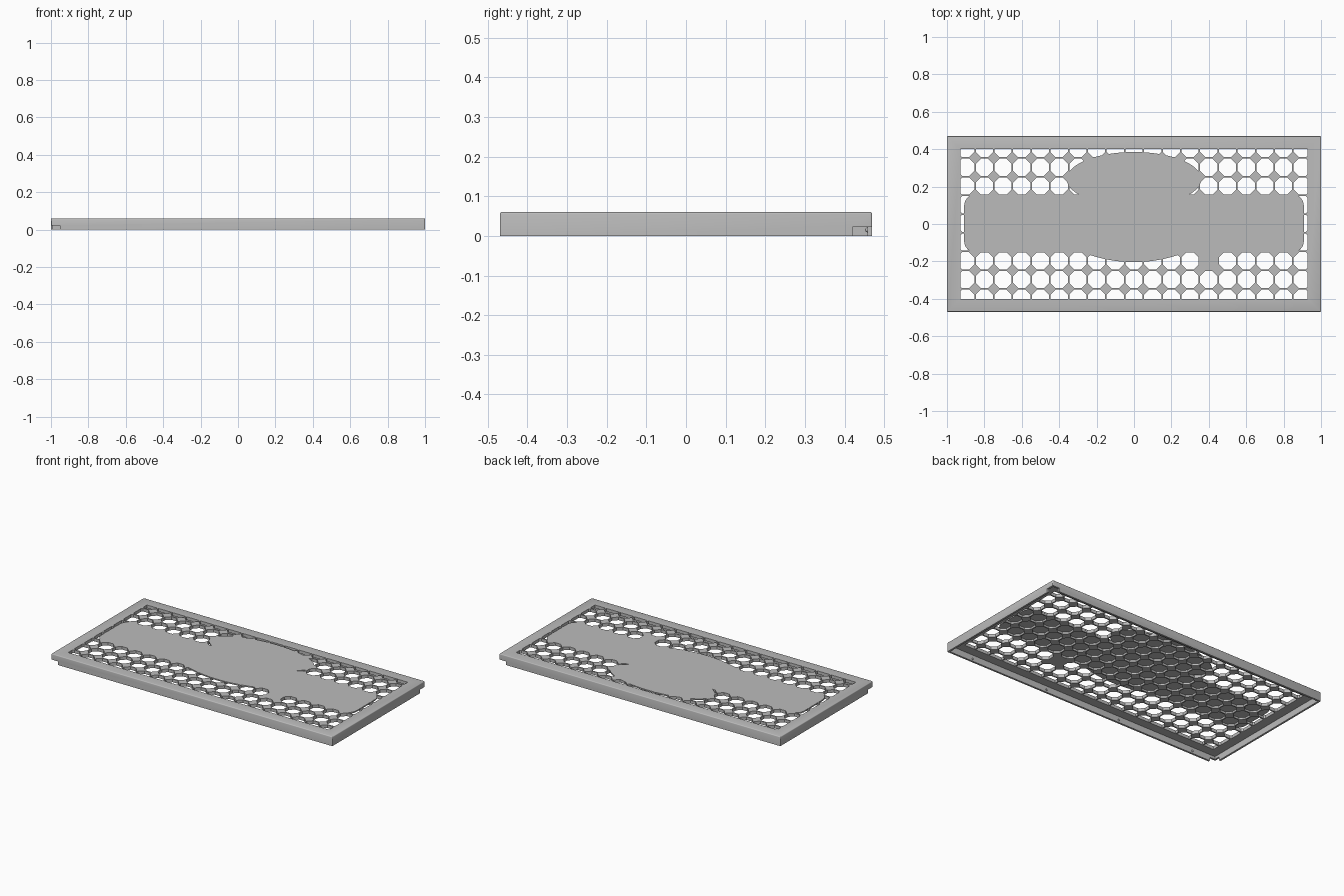
import bpy, bmesh, math
from mathutils import Vector

if "Cube" in bpy.data.objects:
    bpy.data.objects.remove(bpy.data.objects["Cube"], do_unlink=True)

L, W, H = 1.0, 0.47, 0.06      # half length, half width, height
WALL, PLATE, SKIN = 0.012, 0.02, 0.008
PITCH, FLAT = 0.1, 0.046       # hole spacing, half width across flats
GX, GY = 0.928, 0.4            # half size of the perforated field

grey = bpy.data.materials.new("light_grey")
grey.use_nodes = True
colour = (0.5, 0.5, 0.5, 1)
grey.diffuse_color = colour
grey.node_tree.nodes["Principled BSDF"].inputs["Base Color"].default_value = colour


def make(name, bm):
    bmesh.ops.recalc_face_normals(bm, faces=bm.faces)
    mesh = bpy.data.meshes.new(name)
    bm.to_mesh(mesh)
    bm.free()
    mesh.materials.append(grey)
    ob = bpy.data.objects.new(name, mesh)
    bpy.context.collection.objects.link(ob)
    return ob


def raise_faces(bm, height):
    geom = bmesh.ops.extrude_face_region(bm, geom=bm.faces[:])["geom"]
    verts = [g for g in geom if isinstance(g, bmesh.types.BMVert)]
    bmesh.ops.translate(bm, verts=verts, vec=(0, 0, height))


def prism(name, points, z0, z1):
    bm = bmesh.new()
    bm.faces.new([bm.verts.new((x, y, z0)) for x, y in points])
    raise_faces(bm, z1 - z0)
    return make(name, bm)


def box(name, hx, hy, z0, z1):
    return prism(name, [(-hx, -hy), (hx, -hy), (hx, hy), (-hx, hy)], z0, z1)


def cut(target, cutter):
    mod = target.modifiers.new("cut", "BOOLEAN")
    mod.operation, mod.solver, mod.object = "DIFFERENCE", "EXACT", cutter
    bpy.context.view_layer.update()
    graph = bpy.context.evaluated_depsgraph_get()
    mesh = bpy.data.meshes.new_from_object(target.evaluated_get(graph))
    target.modifiers.clear()
    target.data = mesh
    bpy.data.objects.remove(cutter, do_unlink=True)


def ellipse(cy, rx, ry, start=0, end=2 * math.pi, n=48):
    angles = [start + (end - start) * i / n for i in range(n)]
    return [(rx * math.cos(a), cy + ry * math.sin(a)) for a in angles]


# Cover shell with softened top and corner edges, hollow underneath
cover = box("cover", L, W, 0, H)
bm = bmesh.new()
bm.from_mesh(cover.data)
edges = [e for e in bm.edges if max(v.co.z for v in e.verts) > H / 2]
bmesh.ops.bevel(bm, geom=edges, offset=0.005, segments=3, profile=0.5, affect="EDGES")
bm.to_mesh(cover.data)
bm.free()
cut(cover, box("cavity", L - WALL, W - WALL, -0.1, H - PLATE))

# Grid of octagonal holes, trimmed to the perforated field
bm = bmesh.new()
k = FLAT / math.cos(math.pi / 8)
for i in range(-9, 10):
    for j in range(-4, 5):
        ring = [math.pi / 8 + n * math.pi / 4 for n in range(8)]
        bm.faces.new([bm.verts.new((i * PITCH + k * math.cos(a),
                                    j * PITCH + 0.003 + k * math.sin(a), 0.02)) for a in ring])
for normal, dist in (((1, 0, 0), GX), ((-1, 0, 0), GX), ((0, 1, 0), GY), ((0, -1, 0), GY)):
    n = Vector(normal)
    bmesh.ops.bisect_plane(bm, geom=bm.verts[:] + bm.edges[:] + bm.faces[:],
                           plane_co=n * dist, plane_no=n, clear_outer=True)
raise_faces(bm, 0.06)
holes = make("holes", bm)

# Closed skin areas: wide band with a bowed lower edge, upper oval, lower crescent
bx, top, low, r = 0.908, 0.158, -0.152, 0.06
band = []
for cx, cy, a0 in ((bx - r, top - r, 0), (r - bx, top - r, 90), (r - bx, low + r, 180)):
    band += [(cx + r * math.cos(math.radians(a0 + s * 15)),
              cy + r * math.sin(math.radians(a0 + s * 15))) for s in range(7)]
band += [(x / 40, low - 0.052 * (1 - (x / 11) ** 2)) for x in range(-11, 12)]
band += [(bx - r + r * math.sin(math.radians(s * 15)),
          low + r - r * math.cos(math.radians(s * 15))) for s in range(7)]
crescent = ellipse(-0.2, 0.365, 0.175, math.pi, 2 * math.pi)
crescent += ellipse(-0.17, 0.37, 0.1, 2 * math.pi, math.pi)
for name, outline in (("band", band), ("oval", ellipse(0.24, 0.36, 0.145)),
                      ("crescent", crescent)):
    cut(holes, prism(name, outline, H - SKIN, 0.1))
cut(cover, holes)

# Cable notches at two opposite corners of the skirt
for s in (1, -1):
    corner = [(s * 1.02, s * 0.49), (s * 0.955, s * 0.49), (s * 0.945, s * 0.42), (s * 1.02, s * 0.42)]
    cut(cover, prism("notch", corner, -0.02, 0.023))

bpy.context.view_layer.objects.active = cover
cover.select_set(True)
bpy.ops.object.shade_smooth_by_angle(angle=math.radians(30))

# Small snap bumps inside the long walls
for side, label in ((-1, "front"), (1, "back")):
    for i, x in enumerate((-0.82, -0.27, 0.27, 0.82)):
        bm = bmesh.new()
        bmesh.ops.create_uvsphere(bm, u_segments=12, v_segments=8, radius=0.006)
        bmesh.ops.translate(bm, verts=bm.verts, vec=(x, side * (W - WALL), 0.015))
        make(f"{label}_snap_bump_{i + 1}", bm)
